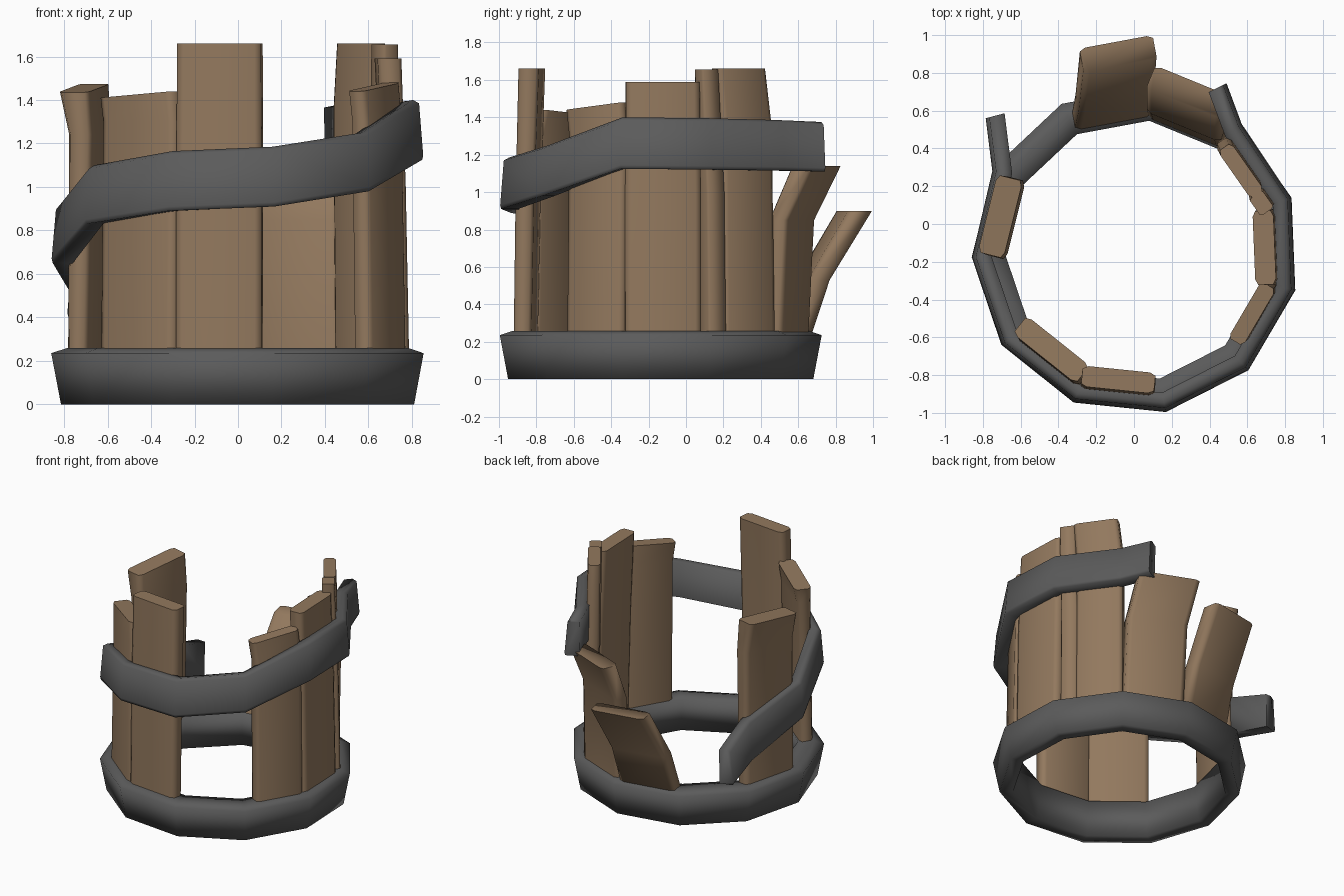
import bpy, math

if "Cube" in bpy.data.objects:
    bpy.data.objects.remove(bpy.data.objects["Cube"])

CX, CY = 0.01, -0.14            # barrel axis
STEP = 360 / 11                 # eleven-sided barrel
START = -79.5


def material(name, rgb):
    m = bpy.data.materials.new(name)
    m.diffuse_color = (*rgb, 1)
    m.use_nodes = True
    m.node_tree.nodes["Principled BSDF"].inputs["Base Color"].default_value = m.diffuse_color
    return m


WOOD = material("brown wood", (0.29, 0.19, 0.112))
IRON = material("dark iron", (0.105, 0.105, 0.105))


def loft(name, sections, mat, closed=False, angle=75):
    """Skin a list of equal-sized rings of points into one solid."""
    n, k = len(sections[0]), len(sections)
    verts = [p for s in sections for p in s]
    faces = []
    for i in range(k if closed else k - 1):
        j = (i + 1) % k
        for a in range(n):
            b = (a + 1) % n
            faces.append((i * n + a, i * n + b, j * n + b, j * n + a))
    if not closed:
        faces += [tuple(range(n))[::-1], tuple(range((k - 1) * n, k * n))]
    me = bpy.data.meshes.new(name)
    me.from_pydata(verts, [], faces)
    ob = bpy.data.objects.new(name, me)
    bpy.context.collection.objects.link(ob)
    me.materials.append(mat)
    bpy.ops.object.select_all(action='DESELECT')
    ob.select_set(True)
    bpy.context.view_layer.objects.active = ob
    bpy.ops.object.mode_set(mode='EDIT')
    bpy.ops.mesh.select_all(action='SELECT')
    bpy.ops.mesh.normals_make_consistent(inside=False)
    bpy.ops.object.mode_set(mode='OBJECT')
    bpy.ops.object.shade_smooth_by_angle(angle=math.radians(angle))


# bottom hoop
profile = [(0.825, 0), (0.87, 0.235), (0.80, 0.258), (0.69, 0.25), (0.73, 0)]
rings = []
for i in range(11):
    a = math.radians(START + STEP * i)
    rings.append([(CX + r * math.cos(a), CY + r * math.sin(a), z) for r, z in profile])
loft("bottom_hoop", rings, IRON, closed=True, angle=100)

# broken upper hoop: outer xy, inner xy, bottom z, top z
path = [
    ((0.49, 0.745), (0.40, 0.70), 1.11, 1.375),
    ((0.57, 0.53), (0.49, 0.46), 1.115, 1.385)]
for i, (zb, zt) in zip((3, 2, 1, 0, -1, -2, -3),
                       ((1.12, 1.395), (1.125, 1.40), (0.98, 1.25), (0.91, 1.185),
                        (0.89, 1.165), (0.83, 1.10), (0.65, 0.91))):
    a = math.radians(START + STEP * i)
    c, s = math.cos(a), math.sin(a)
    path.append(((CX + 0.868 * c, CY + 0.868 * s), (CX + 0.77 * c, CY + 0.77 * s), zb, zt))
path += [((-0.75, 0.28), (-0.65, 0.27), 0.47, 0.76),
         ((-0.785, 0.56), (-0.69, 0.585), 0.40, 0.66)]


def mix(p, q, f, z):
    return (p[0] + (q[0] - p[0]) * f, p[1] + (q[1] - p[1]) * f, z)


loft("upper_hoop",
     [[mix(o, i, 0.05, zb), mix(o, i, 0, zb + 0.02), mix(o, i, 0.2, zt - 0.015),
       mix(o, i, 0.5, zt), mix(o, i, 1.05, zt - 0.01), mix(o, i, 1, zb)]
      for o, i, zb, zt in path], IRON, angle=88)


def stave(name, side, t0, t1, sections, tilt=0.0):
    """Plank on side number `side`, spanning t0..t1 along it.
    sections: (z, outer distance, thickness, sideways shift, width scale)."""
    a = math.radians(START + STEP * (side + 0.5))
    n, t = (math.cos(a), math.sin(a)), (-math.sin(a), math.cos(a))
    mid, half = (t0 + t1) / 2, (t1 - t0) / 2
    c = half * 0.15                                   # chamfer width
    out = []
    for k, (z, d, th, shift, scale) in enumerate(sections):
        w, ring = half * scale, []
        for u, r in ((-w + c, d - th), (-w, d - th + 0.015), (-w, d - 0.015), (-w + c, d),
                     (w - c, d), (w, d - 0.015), (w, d - th + 0.015), (w - c, d - th)):
            s = mid + shift + u
            zz = z + (tilt * u / half if k == len(sections) - 1 else 0)
            ring.append((CX + n[0] * r + t[0] * s, CY + n[1] * r + t[1] * s, zz))
        out.append(ring)
    loft(name, out, WOOD)


BASE = (0.235, 0.77, 0.095, 0, 1)

# standing staves
stave("front_stave", -1, -0.22, 0.175,
      [BASE, (1.0, 0.76, 0.10, 0, 1), (1.66, 0.745, 0.11, 0, 0.98)])
stave("front_left_stave", -2, -0.215, 0.21,
      [BASE, (1.30, 0.755, 0.10, 0, 1), (1.425, 0.75, 0.12, -0.02, 1)], 0.015)
stave("left_stave", -4, -0.215, 0.215,
      [BASE, (1.24, 0.765, 0.11, 0, 1), (1.455, 0.81, 0.14, 0, 0.98)], -0.02)
stave("front_right_stave", 1, -0.13, 0.215,
      [BASE, (1.30, 0.75, 0.09, 0, 1), (1.46, 0.745, 0.09, -0.02, 1)], 0.02)
stave("right_stave", 2, -0.215, 0.19,
      [BASE, (1.0, 0.755, 0.10, 0, 1), (1.59, 0.735, 0.11, 0, 0.97)])
stave("back_right_sliver", 3, -0.215, -0.10,
      [BASE, (1.0, 0.755, 0.10, 0, 1), (1.655, 0.73, 0.085, -0.02, 0.95)])
stave("back_right_stave", 3, -0.11, 0.22,
      [BASE, (1.35, 0.75, 0.09, 0, 0.97), (1.66, 0.74, 0.085, -0.03, 0.93)])

# broken staves splayed outward at the back
stave("back_stave_tall", 4, -0.215, 0.21,
      [(0.235, 0.785, 0.11, 0, 1), (0.85, 0.81, 0.11, 0.02, 1), (1.14, 0.945, 0.13, 0.065, 1)])
stave("back_stave_short", 5, -0.215, 0.20,
      [(0.235, 0.79, 0.11, 0, 1), (0.53, 0.885, 0.12, -0.03, 0.97),
       (0.90, 1.105, 0.13, -0.09, 0.95)])
